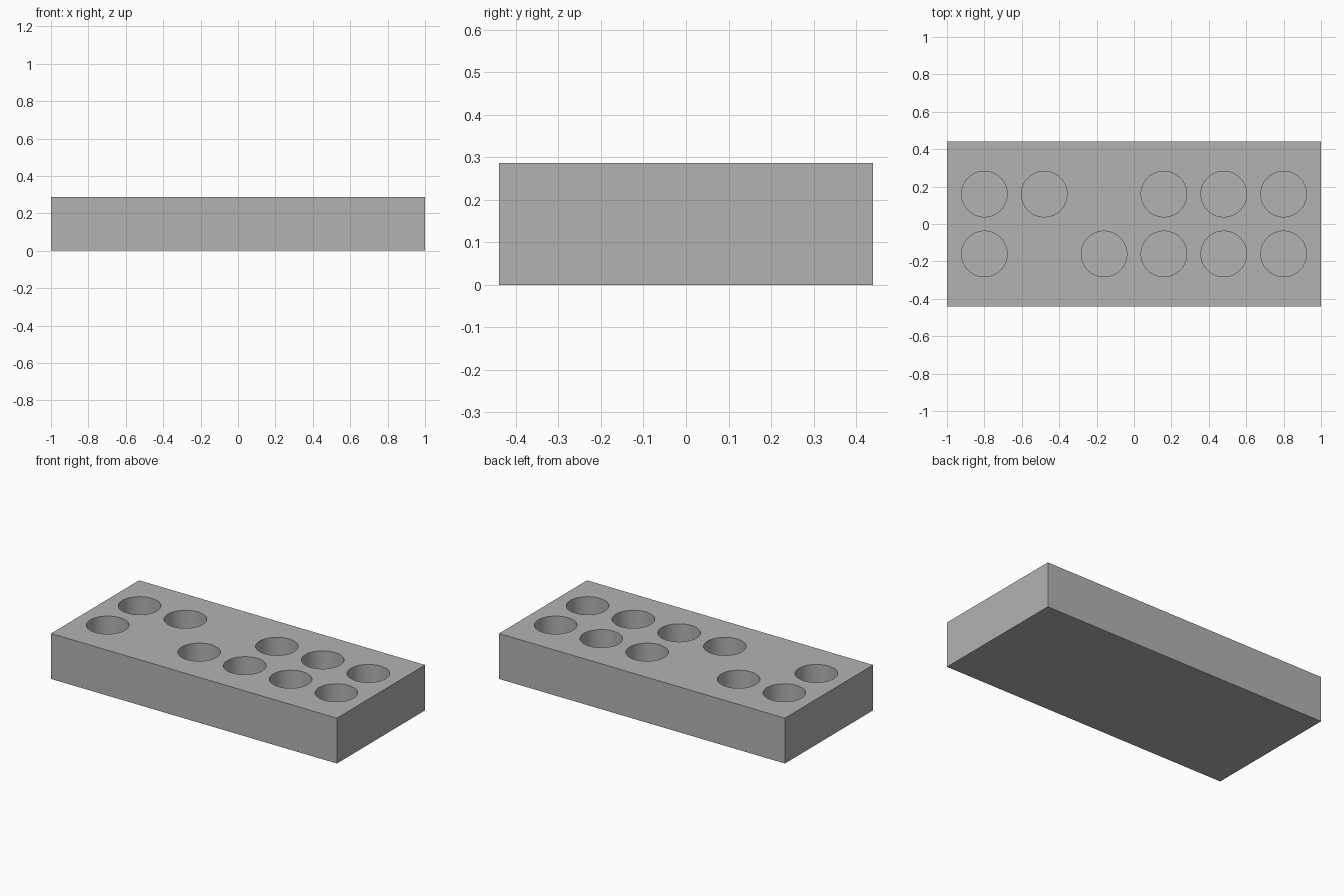
import bpy
import bmesh
from mathutils import Matrix, Vector

default = bpy.data.objects.get("Cube")
if default:
    bpy.data.objects.remove(default, do_unlink=True)

LENGTH, WIDTH, HEIGHT = 2.0, 0.88, 0.287
RADIUS, FLOOR, PITCH = 0.122, 0.047, 0.32

# Single grey material
grey = bpy.data.materials.new("plain_grey")
grey.use_nodes = True
colour = (0.45, 0.45, 0.45, 1)
grey.diffuse_color = colour
grey.node_tree.nodes["Principled BSDF"].inputs["Base Color"].default_value = colour


def make_object(name, bm):
    mesh = bpy.data.meshes.new(name)
    bm.to_mesh(mesh)
    bm.free()
    mesh.materials.append(grey)
    obj = bpy.data.objects.new(name, mesh)
    bpy.context.collection.objects.link(obj)
    return obj


# Rectangular block
bm = bmesh.new()
bmesh.ops.create_cube(bm, size=1)
bmesh.ops.scale(bm, vec=(LENGTH, WIDTH, HEIGHT), verts=bm.verts)
bmesh.ops.translate(bm, vec=(0, 0, HEIGHT / 2), verts=bm.verts)
block = make_object("block", bm)

# Blind round holes: front row, then back row, "o" marks a hole
bm = bmesh.new()
depth = 2 * (HEIGHT - FLOOR)
for row, pattern in enumerate(("o.oooo", "oo.ooo")):
    for col, mark in enumerate(pattern):
        if mark == "o":
            centre = Vector(((col - 2.5) * PITCH, (row - 0.5) * PITCH, HEIGHT))
            bmesh.ops.create_cone(bm, cap_ends=True, segments=64, radius1=RADIUS,
                                  radius2=RADIUS, depth=depth,
                                  matrix=Matrix.Translation(centre))
cutter = make_object("hole_cutter", bm)
cutter.hide_render = True

cut = block.modifiers.new("holes", "BOOLEAN")
cut.operation = "DIFFERENCE"
cut.solver = "EXACT"
cut.object = cutter

# Apply the cut, drop the cutter and smooth the hole walls
bpy.ops.object.select_all(action="DESELECT")
block.select_set(True)
bpy.context.view_layer.objects.active = block
bpy.ops.object.modifier_apply(modifier=cut.name)
bpy.data.objects.remove(cutter, do_unlink=True)
bpy.ops.object.shade_smooth_by_angle()
